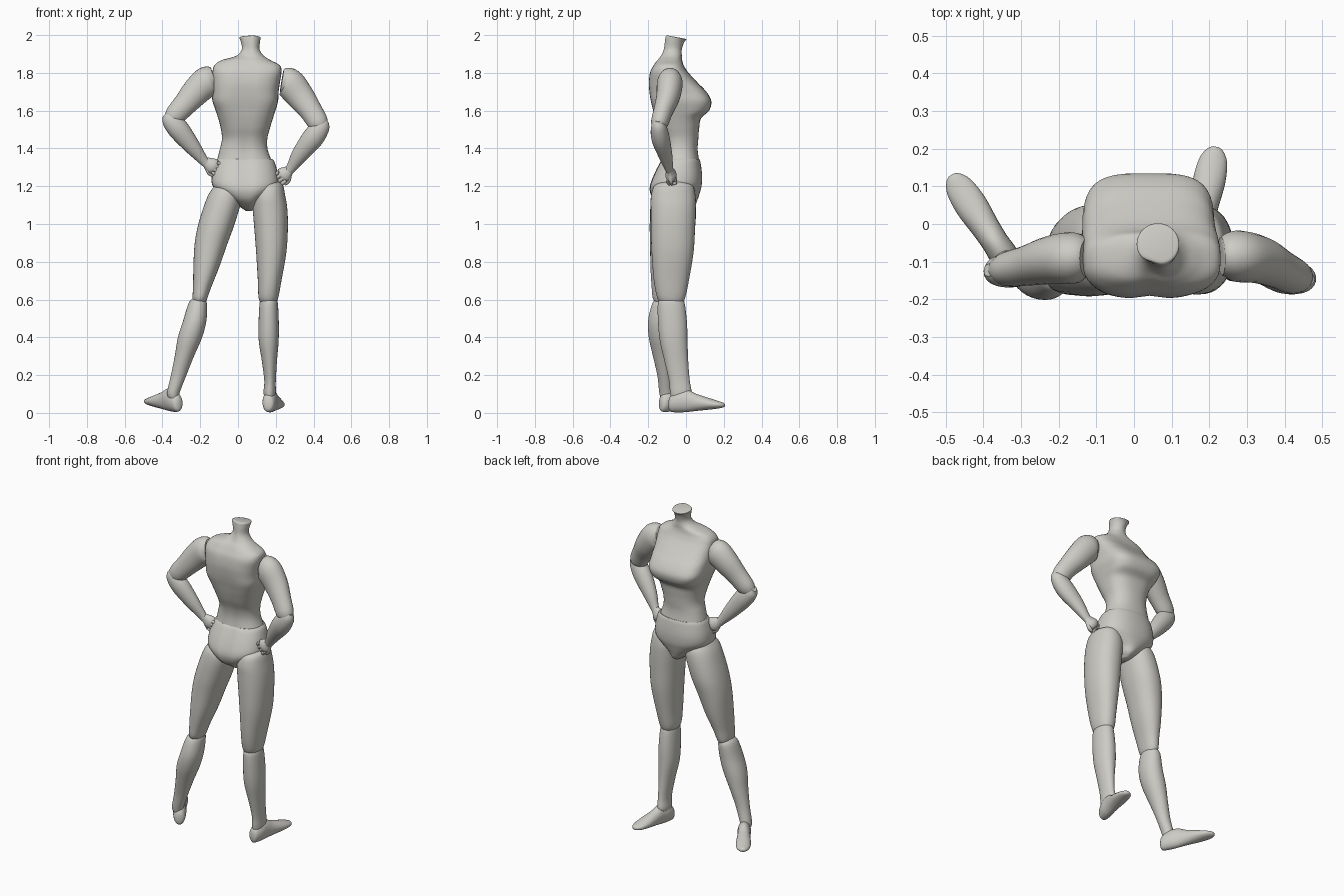
import bpy, bmesh, math
from mathutils import Vector

mat = bpy.data.materials.new("warm grey")
mat.diffuse_color = (0.61, 0.60, 0.56, 1)


def spline(rows, steps=5):
    """Catmull-Rom interpolation of rows of numbers."""
    out = []
    for i in range(len(rows) - 1):
        a, b, c, d = (rows[max(0, min(len(rows) - 1, i + k))] for k in (-1, 0, 1, 2))
        for s in range(steps):
            t = s / steps
            out.append([0.5 * (2 * q + (r - p) * t + (2 * p - 5 * q + 4 * r - w) * t * t
                               + (3 * q - p - 3 * r + w) * t ** 3)
                        for p, q, r, w in zip(a, b, c, d)])
    return out + [list(rows[-1])]


def skin(name, rings):
    """Join rings of points into a closed smooth surface."""
    bm = bmesh.new()
    vs = [[bm.verts.new(p) for p in ring] for ring in rings]
    n = len(vs[0])
    for a, b in zip(vs, vs[1:]):
        for i in range(n):
            j = (i + 1) % n
            bm.faces.new((a[i], a[j], b[j], b[i]))
    bm.faces.new(vs[0])
    bm.faces.new(vs[-1])
    bmesh.ops.recalc_face_normals(bm, faces=bm.faces)
    me = bpy.data.meshes.new(name)
    bm.to_mesh(me)
    bm.free()
    me.materials.append(mat)
    ob = bpy.data.objects.new(name, me)
    bpy.context.collection.objects.link(ob)
    bpy.ops.object.select_all(action='DESELECT')
    ob.select_set(True)
    bpy.context.view_layer.objects.active = ob
    bpy.ops.object.shade_smooth_by_angle(angle=math.radians(45))
    return ob


def stack(name, rows, n=40, groove=0):
    """Horizontal superellipse sections: x0, x1, y0, y1, z, power."""
    rings = []
    for x0, x1, y0, y1, z, p in spline(rows):
        ring = []
        cx, cy, rx, ry = (x0 + x1) / 2, (y0 + y1) / 2, (x1 - x0) / 2, (y1 - y0) / 2
        for i in range(n):
            a = 2 * math.pi * i / n
            c, s = math.cos(a), math.sin(a)
            x = cx + rx * math.copysign(abs(c) ** (2 / p), c)
            y = cy + ry * math.copysign(abs(s) ** (2 / p), s)
            if s < 0:
                y += groove * math.exp(-((x - 0.045) / 0.025) ** 2)
            ring.append((x, y, z))
        rings.append(ring)
    return skin(name, rings)


def tube(name, rows, flat=0.85, n=24):
    """Round limb along a path: x, y, z, radius, flattened along y."""
    pts = spline(rows)
    rings = []
    for i, (x, y, z, r) in enumerate(pts):
        d = Vector(pts[min(i + 1, len(pts) - 1)][:3]) - Vector(pts[max(i - 1, 0)][:3])
        u = d.cross(Vector((0, 1, 0))).normalized()
        v = u.cross(d).normalized() * flat
        rings.append([Vector((x, y, z)) + r * (math.cos(t) * u + math.sin(t) * v)
                      for t in (2 * math.pi * k / n for k in range(n))])
    return skin(name, rings)


def foot(name, heel, toe, rise, n=24):
    """Foot lofted from heel to toe: fraction, half width, top height, sole lift."""
    h, t = Vector((*heel, 0)), Vector((*toe, 0))
    side = (t - h).normalized().cross(Vector((0, 0, 1)))
    rows = [(0, .015, .07, .02), (.04, .03, .095, .005), (.18, .038, .118, 0), (.33, .036, .118, 0),
            (.48, .038, .095, .003), (.7, .043, .07, .006), (.88, .037, .05, .01),
            (.97, .022, .04, .014), (1, .008, .032, .02)]
    rings = []
    for f, w, top, sole in spline(rows, 4):
        lift = rise * f
        rings.append([h + (t - h) * f + side * w * math.cos(a)
                      + Vector((0, 0, lift + (top + sole) / 2 + (top - sole) / 2 * math.sin(a)))
                      for a in (2 * math.pi * k / n for k in range(n))])
    return skin(name, rings)


def hand(name, wrist, tip):
    """Closed hand resting on the hip: palm, four curled fingers and a thumb."""
    w, t = Vector(wrist), Vector(tip)
    d = t - w
    out = d.cross(Vector((0, 1, 0))).normalized()
    if out.z < 0:
        out = -out
    tube(name + "_palm", [(*(w - d * .15), .02), (*(w + d * .2), .03), (*(w + d * .6), .042),
                          (*(w + d * .9), .034), (*(w + d), .015)], 0.7)
    for i in range(4):
        base = w + d * .75 + out * (0.03 - 0.02 * i) + Vector((0, -0.02, 0))
        mid, end = base + d * .4 + Vector((0, .01, 0)), base + d * .3 + Vector((0, .045, 0))
        tube(f"{name}_finger_{i + 1}", [(*base, .008), (*mid, .011), (*end, .007)], 1, 10)
    base = w + d * .3 - out * .02
    tube(name + "_thumb", [(*base, .013), (*(base + d * .4 - out * .02), .012),
                           (*(base + d * .75 - out * .022), .006)], 1, 10)


# Torso with bust, shoulders and neck
torso = stack("torso", [
    (-.115, .185, -.128, .072, 1.32, 2.3), (-.098, .158, -.12, .062, 1.39, 2.3),
    (-.085, .155, -.128, .065, 1.45, 2.3), (-.092, .17, -.15, .07, 1.51, 2.5),
    (-.105, .185, -.165, .08, 1.56, 2.8), (-.118, .198, -.175, .122, 1.60, 3.3),
    (-.135, .212, -.187, .134, 1.65, 3.6), (-.138, .215, -.195, .108, 1.70, 3.3),
    (-.138, .222, -.198, .06, 1.75, 3), (-.135, .23, -.19, .01, 1.805, 3),
    (-.125, .222, -.172, -.012, 1.84, 2.8), (-.09, .175, -.155, -.02, 1.866, 2.5),
    (-.01, .137, -.135, -.022, 1.89, 2.2), (.02, .114, -.12, -.022, 1.925, 2),
    (.014, .117, -.114, -.008, 1.97, 2), (.007, .12, -.11, .002, 1.994, 2),
    (.015, .113, -.1, -.006, 2.0, 2)], groove=.008)
for v in torso.data.vertices:  # sloping neck cut
    if v.co.z > 1.96:
        v.co.z -= 0.18 * (v.co.y + 0.11) * (v.co.z - 1.96) / 0.04

# Pelvis
stack("pelvis", [
    (-.11, .18, -.125, .07, 1.345, 2.3), (-.122, .195, -.14, .077, 1.325, 2.3),
    (-.138, .212, -.172, .085, 1.26, 2.4), (-.136, .214, -.192, .083, 1.205, 2.4),
    (-.10, .18, -.193, .073, 1.165, 2.3), (-.045, .13, -.175, .06, 1.125, 2.1),
    (.01, .098, -.13, .045, 1.09, 2), (.04, .075, -.08, .015, 1.07, 2)], groove=.012)

# Legs: sections share the same routine, each leg has its own pose
stack("straight_thigh", [
    (.15, .215, -.11, -.01, 1.225, 2), (.10, .238, -.165, .035, 1.205, 2.1),
    (.078, .25, -.185, .05, 1.15, 2.2), (.078, .261, -.187, .052, 1.08, 2.2),
    (.086, .264, -.186, .048, .98, 2.2), (.096, .256, -.182, .04, .85, 2.2),
    (.105, .23, -.17, .015, .70, 2.2), (.109, .213, -.152, -.004, .61, 2.2),
    (.125, .198, -.13, -.02, .575, 2)])
stack("straight_calf", [
    (.128, .195, -.125, -.025, .61, 2), (.115, .21, -.148, -.008, .585, 2.1),
    (.109, .216, -.148, .005, .48, 2.1), (.11, .215, -.138, .008, .38, 2.1),
    (.127, .206, -.113, .012, .27, 2), (.139, .2, -.09, .02, .17, 2),
    (.135, .2, -.085, .03, .11, 2), (.14, .195, -.08, .02, .08, 2)])
foot("straight_foot", (.158, -.09), (.218, .205), .015)

stack("angled_thigh", [
    (-.11, -.02, -.11, -.01, 1.215, 2), (-.138, .0, -.165, .03, 1.185, 2.1),
    (-.168, .018, -.185, .05, 1.13, 2.2), (-.21, -.018, -.192, .05, 1.0, 2.2),
    (-.23, -.058, -.19, .03, .89, 2.2), (-.236, -.1, -.188, .005, .77, 2.2),
    (-.238, -.14, -.182, -.025, .67, 2.2), (-.24, -.163, -.175, -.042, .605, 2.2),
    (-.23, -.175, -.15, -.06, .575, 2)])
stack("angled_calf", [
    (-.24, -.18, -.15, -.06, .605, 2), (-.262, -.165, -.178, -.045, .58, 2.1),
    (-.29, -.167, -.2, -.05, .49, 2.1), (-.318, -.19, -.197, -.055, .40, 2.1),
    (-.335, -.233, -.175, -.065, .30, 2), (-.355, -.273, -.152, -.075, .20, 2),
    (-.375, -.308, -.142, -.07, .11, 2), (-.368, -.315, -.135, -.075, .08, 2)])
foot("angled_foot", (-.312, -.135), (-.485, .13), .035)

# Arms bent with hands on the hips
tube("left_upper_arm", [(-.125, -.09, 1.772, .06), (-.16, -.09, 1.757, .08), (-.215, -.095, 1.708, .076),
                        (-.28, -.11, 1.635, .063), (-.335, -.12, 1.575, .054), (-.365, -.125, 1.545, .035)])
tube("left_forearm", [(-.385, -.122, 1.58, .02), (-.363, -.125, 1.558, .045), (-.318, -.12, 1.505, .056),
                      (-.25, -.105, 1.42, .045), (-.19, -.09, 1.345, .028), (-.17, -.086, 1.322, .024)])
hand("left_hand", (-.178, -.086, 1.333), (-.108, -.078, 1.29))

tube("right_upper_arm", [(.232, -.085, 1.76, .06), (.27, -.085, 1.747, .08), (.33, -.095, 1.675, .074),
                         (.385, -.12, 1.60, .061), (.425, -.14, 1.535, .054), (.44, -.145, 1.505, .035)])
tube("right_forearm", [(.462, -.147, 1.55, .02), (.443, -.145, 1.52, .046), (.396, -.135, 1.455, .057),
                       (.328, -.11, 1.368, .044), (.285, -.092, 1.302, .028), (.27, -.086, 1.282, .024)])
hand("right_hand", (.276, -.086, 1.288), (.222, -.076, 1.243))
